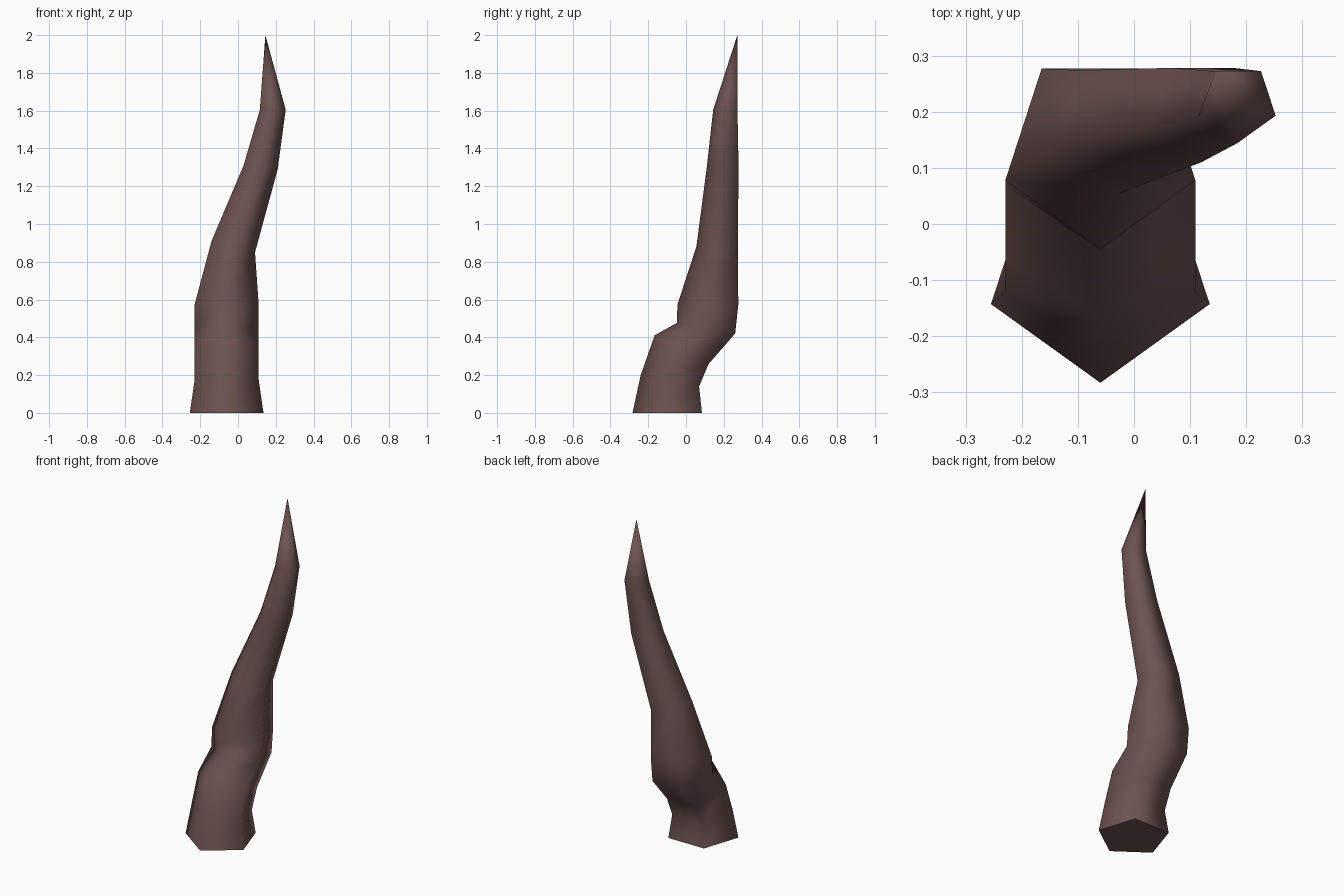
import bpy, bmesh, math

cube = bpy.data.objects.get("Cube")
if cube:
    bpy.data.objects.remove(cube)

SIDES = 5
# Rings up the horn: centre x, y, z, radius x, radius y, tilt along x, tilt along y
RINGS = [
    (-0.06, -0.08, 0.0, 0.205, 0.203, 0, 0),
    (-0.06, -0.069, 0.167, 0.178, 0.171, 0, -0.19),
    (-0.06, -0.008, 0.327, 0.178, 0.158, 0, -0.53),
    (-0.06, 0.122, 0.445, 0.178, 0.171, 0, -0.18),
    (-0.06, 0.133, 0.575, 0.178, 0.178, 0, 0),
    (-0.025, 0.176, 0.88, 0.121, 0.121, -0.26, 0),
    (0.12, 0.203, 1.3, 0.095, 0.093, -0.11, 0),
    (0.184, 0.215, 1.605, 0.072, 0.071, 0, 0),
]
TIP = (0.145, 0.272, 2.0)

brown = bpy.data.materials.new("dark reddish brown")
brown.use_nodes = True
colour = (0.15, 0.086, 0.082, 1)
brown.diffuse_color = colour
brown.node_tree.nodes["Principled BSDF"].inputs["Base Color"].default_value = colour

# Loft the five-sided rings
bm = bmesh.new()
loops = []
for cx, cy, cz, rx, ry, tilt_x, tilt_y in RINGS:
    loop = []
    for i in range(SIDES):
        a = math.tau * i / SIDES - math.pi / 2
        dx, dy = rx * math.cos(a), ry * math.sin(a)
        loop.append(bm.verts.new((cx + dx, cy + dy, cz + tilt_x * dx + tilt_y * dy)))
    loops.append(loop)
for low, high in zip(loops, loops[1:]):
    for i in range(SIDES):
        j = (i + 1) % SIDES
        bm.faces.new((low[i], low[j], high[j], high[i]))

# Pointed tip and flat base
tip = bm.verts.new(TIP)
for i in range(SIDES):
    bm.faces.new((loops[-1][i], loops[-1][(i + 1) % SIDES], tip))
bm.faces.new(loops[0][::-1])
bmesh.ops.recalc_face_normals(bm, faces=bm.faces)

mesh = bpy.data.meshes.new("horn")
bm.to_mesh(mesh)
bm.free()
mesh.materials.append(brown)
horn = bpy.data.objects.new("horn", mesh)
bpy.context.collection.objects.link(horn)

# Smooth sides, sharp rim at the base
bpy.ops.object.select_all(action='DESELECT')
horn.select_set(True)
bpy.context.view_layer.objects.active = horn
bpy.ops.object.shade_smooth_by_angle(angle=math.radians(82))
